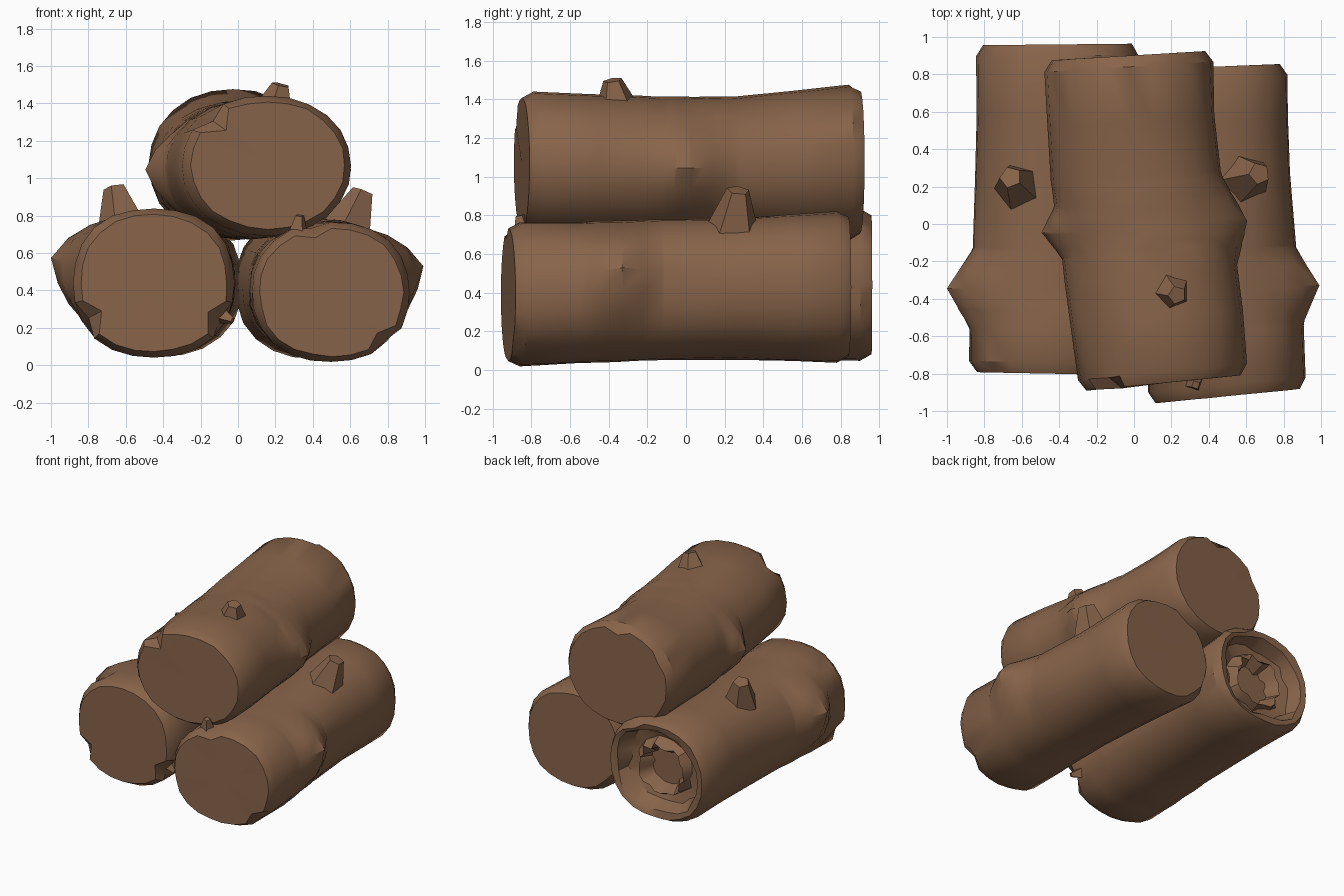
import bpy, bmesh, math, random
from mathutils import Vector

if "Cube" in bpy.data.objects:
    bpy.data.objects.remove(bpy.data.objects["Cube"])

random.seed(4)
SIDES = 24

bark = bpy.data.materials.new("brown bark")
bark.diffuse_color = (0.245, 0.127, 0.068, 1)
bark.use_nodes = True
bark.node_tree.nodes["Principled BSDF"].inputs["Base Color"].default_value = bark.diffuse_color


def ring(bm, sec, slant, jitter=0.0, pulls=(), bulges=(), square=2.2):
    """One cross-section; pulls are inward notches, bulges tent-shaped swellings."""
    y, cx, cz, rx, rz = sec
    verts = []
    notch = {round(a / 360 * SIDES) % SIDES: f for a, f in pulls}
    for i in range(SIDES):
        a = 2 * math.pi * i / SIDES
        c, s = math.cos(a), math.sin(a)
        f = (abs(c) ** square + abs(s) ** square) ** (-1 / square)
        f *= (1 + random.uniform(-jitter, jitter)) * notch.get(i, 1)
        for by, ba, height, wy, wa in bulges:
            da = abs((math.degrees(a) - ba + 180) % 360 - 180)
            f += height / rx * max(0, 1 - math.hypot((y - by) / wy, da / wa))
        x, z = rx * c * f, rz * s * f
        verts.append(bm.verts.new((cx + x, y + slant * rx * c, cz + z)))
    return verts


def bridge(bm, a, b):
    n = len(a)
    for i in range(n):
        j = (i + 1) % n
        bm.faces.new((a[i], a[j], b[j], b[i]))


def cap(bm, loop):
    """Flat end fan, safe with notched outlines."""
    c = bm.verts.new(sum((v.co for v in loop), Vector()) / len(loop))
    for i in range(len(loop)):
        bm.faces.new((loop[i], loop[(i + 1) % len(loop)], c))


def finish(bm, name):
    bmesh.ops.recalc_face_normals(bm, faces=bm.faces)
    me = bpy.data.meshes.new(name)
    bm.to_mesh(me)
    bm.free()
    ob = bpy.data.objects.new(name, me)
    bpy.context.collection.objects.link(ob)
    me.materials.append(bark)
    bpy.ops.object.select_all(action='DESELECT')
    ob.select_set(True)
    bpy.context.view_layer.objects.active = ob
    bpy.ops.object.shade_smooth_by_angle(angle=math.radians(35))


def sample(sections, y):
    """Cross-section at y, interpolated along the log."""
    for a, b in zip(sections, sections[1:]):
        if y <= b[0]:
            t = (y - a[0]) / (b[0] - a[0])
            return tuple(p + (q - p) * t for p, q in zip(a, b))
    return sections[-1]


def log(name, sections, slants, notches, back_notches, bulges, square, hollow=False):
    """sections: (y, cx, cz, rx, rz) from the front end to the back end."""
    bm = bmesh.new()
    y0, y1 = sections[0][0], sections[-1][0]
    ys = {y for y, *_ in sections[1:-1]} | {y0 + .06, y1 - .06}
    for by, _, _, wy, _ in bulges:
        ys |= {by - wy, by - wy / 2, by, by + wy / 2, by + wy}

    def end(sec, f, s, j, pulls):
        y, cx, cz, rx, rz = sec
        return ring(bm, (y, cx, cz, rx * f, rz * f), s, j, pulls, (), square)

    loops = [end(sections[0], .91, slants[0], .012, notches)]
    for k, y in enumerate(sorted(ys)):
        t = (y - y0) / (y1 - y0)
        pulls = [(a, (1 + f) / 2) for a, f in notches] if k == 0 else ()
        loops.append(ring(bm, sample(sections, y), slants[0] * (1 - t) + slants[1] * t,
                          .006, pulls, bulges, square))
    loops.append(end(sections[-1], .91, slants[1], .012, back_notches))
    if hollow:            # rotten, jagged hollow in the back end
        y, *rest = sections[-1]
        for depth, f, j in ((.01, .80, .05), (.11, .70, .08), (.13, .52, .12),
                            (.06, .44, .14), (.16, .32, .20)):
            loops.append(end((y - depth, *rest), f, 0, j, ()))
    for a, b in zip(loops, loops[1:]):
        bridge(bm, a, b)
    cap(bm, loops[0])
    cap(bm, loops[-1])
    finish(bm, name)


def knot(name, base, tip, r_base, r_tip, sides=6):
    """Broken branch stub: a flared, tapered prism."""
    bm = bmesh.new()
    base, tip = Vector(base), Vector(tip)
    axis = (tip - base).normalized()
    u = (Vector((0, 1, 0)) - axis * axis.y).normalized()
    v = axis.cross(u)
    rows = []
    for t, r in ((0, r_base), (.55, r_base * .45 + r_tip * .55), (1, r_tip)):
        c = base.lerp(tip, t)
        rows.append([bm.verts.new(c + r * (u * math.cos(a) + v * math.sin(a)))
                     for a in (2 * math.pi * (i + .3) / sides for i in range(sides))])
    for a, b in zip(rows, rows[1:]):
        bridge(bm, a, b)
    bm.faces.new(rows[0])
    bm.faces.new(rows[-1])
    finish(bm, name)


# Bottom left log, hollow at the back; bulges are (y, angle, height, reach y, reach angle)
log("left_log",
    [(-.80, -.45, .44, .43, .40), (-.45, -.45, .44, .43, .39), (-.15, -.44, .44, .425, .38),
     (.25, -.43, .44, .42, .38), (.60, -.42, .44, .42, .385), (.96, -.41, .44, .435, .395)],
    (-.02, .01), [(210, .80), (330, .82)], [(60, .92)],
    [(-.35, 165, .14, .22, 42)], 2.3, hollow=True)

# Bottom right log
log("right_log",
    [(-.92, .50, .39, .42, .375), (-.55, .485, .40, .42, .365), (-.15, .46, .415, .405, .365),
     (.25, .43, .42, .405, .365), (.55, .415, .425, .41, .38), (.84, .40, .43, .42, .395)],
    (.10, .04), [(105, .88), (315, .88)], [(225, .95)],
    [(-.36, 15, .12, .22, 42)], 2.25)

# Top log lying across the two
log("top_log",
    [(-.85, .16, 1.07, .45, .375), (-.50, .12, 1.055, .46, .375), (-.10, .07, 1.045, .46, .37),
     (.25, .01, 1.045, .455, .37), (.55, -.015, 1.06, .445, .385), (.90, -.03, 1.075, .45, .41)],
    (.10, .06), [(135, .76)], [(90, .88), (150, .94)],
    [(-.02, 0, .09, .24, 36), (-.01, 180, .09, .14, 34)], 2.1)

# Branch stubs on the upper sides
knot("left_top_knot", (-.62, .20, .76), (-.66, .25, .95), .13, .06, 5)
knot("right_top_knot", (.58, .24, .70), (.67, .27, .93), .15, .06, 5)
knot("top_log_upper_knot", (.20, -.36, 1.37), (.23, -.38, 1.50), .11, .05, 5)
# Splinters at the front rims
knot("left_log_splinter", (-.12, -.70, .28), (-.03, -.74, .24), .06, .02, 4)
knot("right_log_splinter", (.32, -.84, .70), (.33, -.86, .80), .06, .025, 4)
